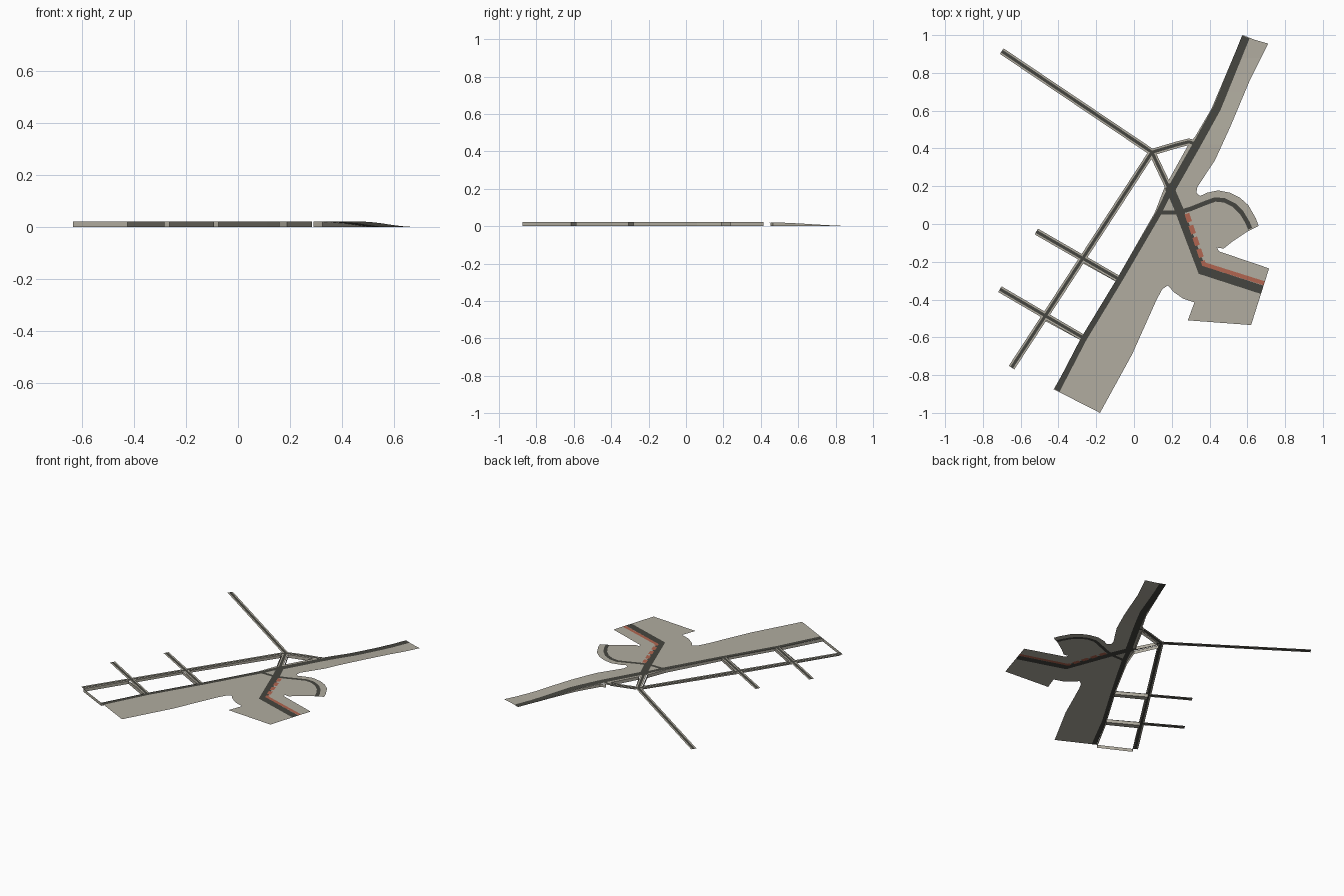
import bpy, bmesh
from mathutils import Vector
from mathutils.geometry import delaunay_2d_cdt

if "Cube" in bpy.data.objects:
    bpy.data.objects.remove(bpy.data.objects["Cube"])

# ---- colours
def mat(name, c):
    m = bpy.data.materials.new(name)
    m.diffuse_color = (*c, 1)
    m.use_nodes = True
    m.node_tree.nodes["Principled BSDF"].inputs["Base Color"].default_value = m.diffuse_color
    return m

PAVING = mat("paving_grey", (0.44, 0.415, 0.35))
ASPHALT = mat("asphalt_dark", (0.06, 0.06, 0.05))
RED = mat("lane_red", (0.44, 0.13, 0.08))

# ---- ground height: flat deck which falls to zero along the north road
TOP = 0.0215
KNOTS = [(0.42, TOP), (0.5, 0.0195), (0.6, 0.015), (0.7, 0.0085), (0.8, 0.003), (0.88, 0.0), (1.1, 0.0)]

def ground(x, y):
    if x < 0.25 or y <= KNOTS[0][0]:
        return TOP
    for (y0, z0), (y1, z1) in zip(KNOTS, KNOTS[1:]):
        if y <= y1:
            return z0 + (z1 - z0) * (y - y0) / (y1 - y0)
    return 0.0

def build(name, faces, material):
    bm = bmesh.new()
    for f in faces:
        bm.faces.new([bm.verts.new(c) for c in f])
    bmesh.ops.remove_doubles(bm, verts=bm.verts[:], dist=1e-6)
    me = bpy.data.meshes.new(name)
    bm.to_mesh(me)
    bm.free()
    me.materials.append(material)
    bpy.context.collection.objects.link(bpy.data.objects.new(name, me))

# ---- flat parts are collected first; later parts cut into earlier ones
parts = []

def sheet(name, pts, material):
    area = sum(a[0] * b[1] - b[0] * a[1] for a, b in zip(pts, pts[1:] + pts[:1]))
    parts.append((name, pts if area > 0 else pts[::-1], material))

def ribbon(name, pts, width, material):
    """Strip along a path with mitred corners."""
    p = [Vector(q) for q in pts]
    rows = []
    for i, q in enumerate(p):
        d0 = (q - p[i - 1]).normalized() if i else (p[1] - q).normalized()
        d1 = (p[i + 1] - q).normalized() if i < len(p) - 1 else d0
        t = (d0 + d1).normalized()
        n = Vector((-t.y, t.x)) * (width / 2 / max(0.4, t.dot(d0)))
        rows.append((q + n, q - n))
    for a, b in zip(rows, rows[1:]):
        sheet(name, [tuple(v) for v in (a[0], a[1], b[1], b[0])], material)

def lay_parts():
    """Merge all flat parts into one non-overlapping layer on the ground."""
    verts, faces, edges = [], [], []
    for _, pts, _ in parts:
        faces.append(list(range(len(verts), len(verts) + len(pts))))
        verts += [Vector(p) for p in pts]
    for y, _ in KNOTS[:-1]:
        edges.append((len(verts), len(verts) + 1))
        verts += [Vector((.25, y)), Vector((.75, y))]
    vs, _, fs, _, _, origin = delaunay_2d_cdt(verts, edges, faces, 0, 1e-5)
    groups = {}
    for f, src in zip(fs, origin):
        if src:
            name, _, material = parts[max(src)]
            co = [(vs[i].x, vs[i].y, ground(vs[i].x, vs[i].y)) for i in f]
            a, b, c = (Vector(q[:2]) for q in co[:3])
            if (b - a).cross(c - a) < 0:
                co.reverse()
            groups.setdefault(name, ([], material))[0].append(co)
    for name, (faces, material) in groups.items():
        build(name, faces, material)

def wall(name, pts, closed=True):
    """Retaining wall from the deck to the base, facing right of the path."""
    faces = []
    ring = pts + pts[:1] if closed else pts
    for (x0, y0), (x1, y1) in zip(ring, ring[1:]):
        top0, top1 = max(ground(x0, y0), .0003), max(ground(x1, y1), .0003)
        faces.append([(x0, y0, 0), (x1, y1, 0), (x1, y1, top1), (x0, y0, top0)])
    build(name, faces, PAVING)

# ---- main paved area
sheet("main_paving", [
    (-.425, -.875), (-.18, -1), (-.01, -.69), (.12, -.4), (.15, -.345), (.18, -.325),
    (.21, -.36), (.26, -.395), (.32, -.415), (.285, -.51), (.62, -.535), (.715, -.235),
    (.45, -.145), (.44, -.125), (.475, -.13), (.525, -.09), (.6, -.04), (.66, -.01), (.645, .03),
    (.605, .1), (.56, .14), (.51, .165), (.445, .178), (.385, .165), (.35, .148), (.33, .165),
    (.335, .195), (.43, .34), (.51, .515), (.615, .765), (.71, .955), (.64, .975),
    (.575, 1), (.41, .61), (.325, .465), (.285, .415), (.16, .19), (.11, .06)], PAVING)

# ---- narrow streets: all pavements first, then all asphalt
NODE = (.095, .38)
streets = {
    "parallel_street": [(-.648, -.76), NODE],
    "northwest_street": [(-.70, .915), NODE],
    "upper_side_street": [(-.517, -.04), (-.075, -.295)],
    "lower_side_street": [(-.71, -.345), (-.265, -.605)],
    "short_link_street": [NODE, (.19, .18)],
    "east_link_street": [NODE, (.23, .42), (.29, .435), (.325, .425)],
}
for name, pts in streets.items():
    ribbon(name + "_pavement", pts, .035, PAVING)
for name, pts in streets.items():
    ribbon(name + "_asphalt", pts, .016, ASPHALT)

# ---- wide roads
ribbon("south_main_road", [(-.407, -.88), (-.267, -.61), (-.07, -.285), (.132, .06), (.19, .18)],
       .03, ASPHALT)
ribbon("north_main_road", [(.19, .17), (.335, .425), (.44, .615), (.592, .99)], .042, ASPHALT)
ribbon("east_main_road", [(.185, .2), (.235, .085), (.36, -.245), (.678, -.348)], .046, ASPHALT)
ribbon("curved_road", [(.24, .063), (.3, .08), (.38, .112), (.43, .13), (.48, .125), (.53, .1),
                       (.57, .06), (.6, .01), (.615, -.025)], .023, ASPHALT)
ribbon("cross_link_road", [(.12, .06), (.25, .06)], .022, ASPHALT)
sheet("junction_asphalt", [(.165, .18), (.18, .215), (.205, .215), (.222, .18), (.21, .14), (.18, .15)],
      ASPHALT)

# ---- red lane: dashes, then a solid strip
a, b = Vector((.28, .055)), Vector((.363, -.195))
for i in range(4):
    ribbon(f"red_dash_{i + 1}", [a.lerp(b, i / 4), a.lerp(b, (i + .7) / 4)], .026, RED)
ribbon("red_lane", [(.363, -.195), (.37, -.213), (.69, -.314)], .022, RED)

lay_parts()

# ---- retaining walls around the sunken blocks
wall("south_block_wall", [(-.633, -.769), (-.471, -.513), (-.283, -.615), (-.425, -.875)])
wall("middle_block_wall", [(-.453, -.48), (-.278, -.204), (-.092, -.307), (-.262, -.588)])
wall("north_block_wall", [(-.26, -.171), (.088, .345), (.16, .19), (.11, .06), (-.075, -.28)])
wall("triangle_block_wall", [(.12, .37), (.23, .401), (.285, .415), (.188, .238)])
wall("north_road_wall", [(.523, .88), (.491, .8), (.449, .7), (.41, .61), (.345, .5), (.325, .465),
                         (.29, .452)], False)

# ---- closed undersides of the side streets between the blocks
for name, pts in {
    "lower_street_base": [(-.471, -.513), (-.453, -.48), (-.262, -.588), (-.283, -.615)],
    "upper_street_base": [(-.278, -.204), (-.26, -.171), (-.075, -.28), (-.092, -.307)],
}.items():
    build(name, [[(x, y, 0) for x, y in pts]], PAVING)
